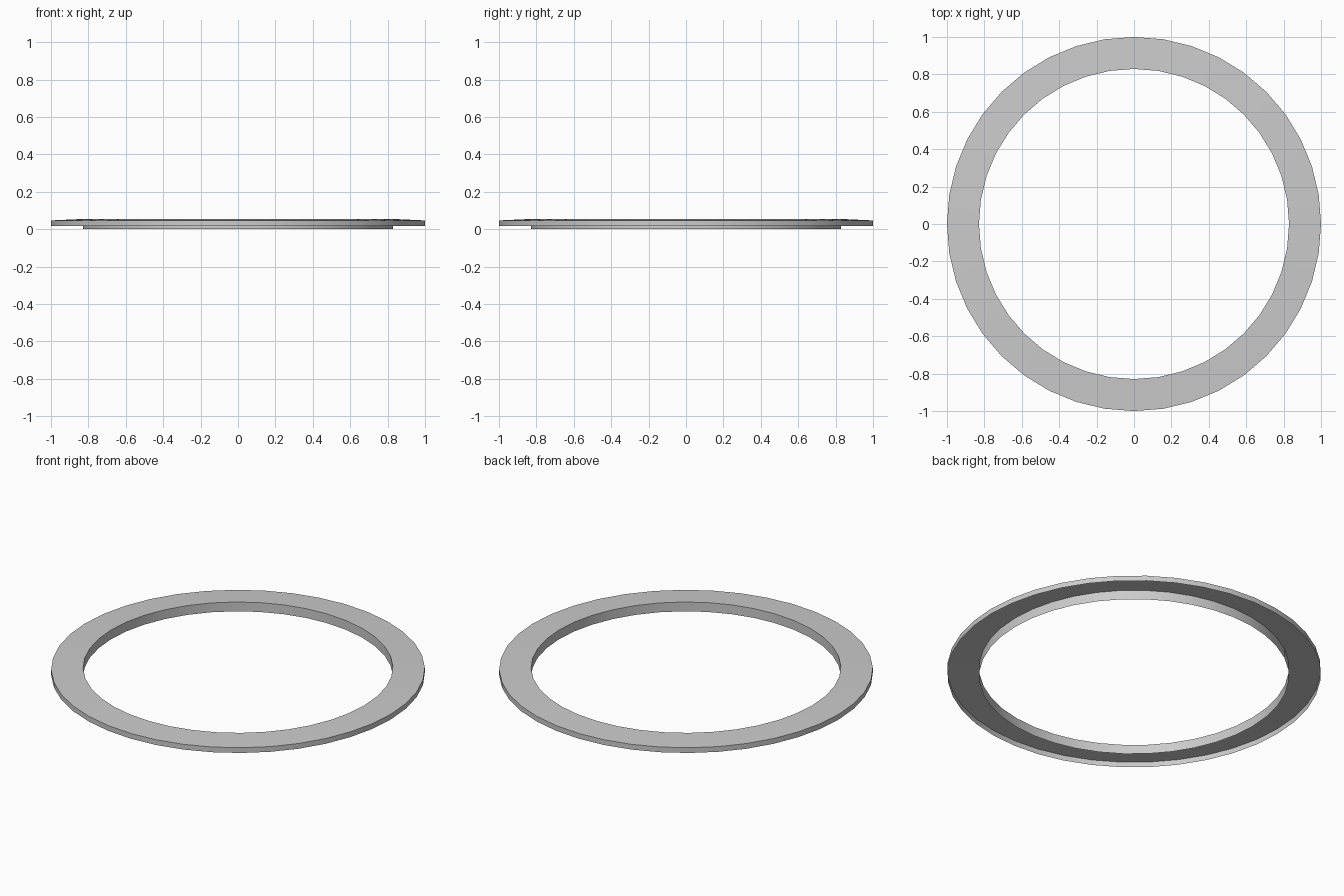
import bpy, bmesh
from math import cos, sin, tau

if "Cube" in bpy.data.objects:
    bpy.data.objects.remove(bpy.data.objects["Cube"])

SIDES = 40
# Open-bottomed shell: outer wall, gently sloped top, deeper inner wall (radius, z)
PROFILE = [(1.0, 0.016), (1.0, 0.047), (0.829, 0.055), (0.829, 0.0)]

# Revolve the profile into a ring
bm = bmesh.new()
rings = [[bm.verts.new((r * cos(tau * i / SIDES), r * sin(tau * i / SIDES), z))
          for i in range(SIDES)] for r, z in PROFILE]
for a, b in zip(rings, rings[1:]):
    for i in range(SIDES):
        j = (i + 1) % SIDES
        bm.faces.new((a[i], a[j], b[j], b[i]))

mesh = bpy.data.meshes.new("ring_trim")
bm.to_mesh(mesh)
bm.free()
ring = bpy.data.objects.new("ring_trim", mesh)
bpy.context.collection.objects.link(ring)

# Smooth round the ring, sharp at its rims
bpy.context.view_layer.objects.active = ring
ring.select_set(True)
bpy.ops.object.shade_smooth_by_angle(angle=0.52)
